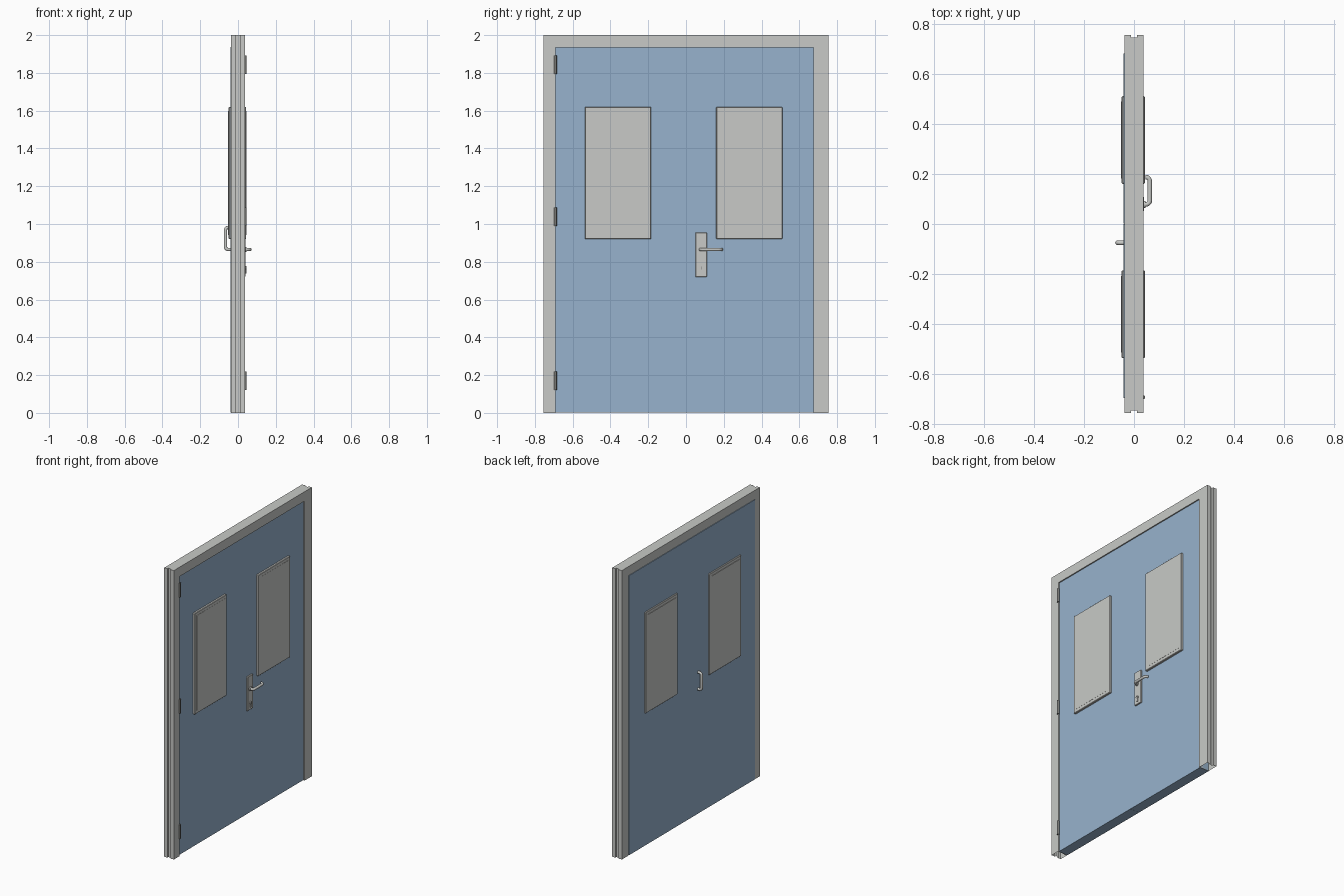
import bpy, bmesh, math
from mathutils import Matrix

if "Cube" in bpy.data.objects:
    bpy.data.objects.remove(bpy.data.objects["Cube"])


def material(name, rgb):
    m = bpy.data.materials.new(name)
    m.diffuse_color = (*rgb, 1)
    m.use_nodes = True
    m.node_tree.nodes["Principled BSDF"].inputs["Base Color"].default_value = m.diffuse_color
    return m


GREY = material("light grey", (0.58, 0.59, 0.57))
BLUE = material("door blue", (0.31, 0.45, 0.61))
DARK = material("hinge grey", (0.20, 0.20, 0.19))


def finish(name, bm, mat):
    bmesh.ops.recalc_face_normals(bm, faces=bm.faces[:])
    me = bpy.data.meshes.new(name)
    bm.to_mesh(me)
    bm.free()
    me.materials.append(mat)
    ob = bpy.data.objects.new(name, me)
    bpy.context.collection.objects.link(ob)
    return ob


def box(name, x, y, z, mat, bevel=0):
    bm = bmesh.new()
    size = [r[1] - r[0] for r in (x, y, z)]
    mid = [(r[1] + r[0]) / 2 for r in (x, y, z)]
    bmesh.ops.create_cube(bm, size=1, matrix=Matrix.Translation(mid) @ Matrix.Diagonal((*size, 1)))
    if bevel:
        bmesh.ops.bevel(bm, geom=bm.edges[:], offset=bevel, segments=1, affect='EDGES')
    return finish(name, bm, mat)


def smooth(ob):
    bpy.ops.object.select_all(action='DESELECT')
    ob.select_set(True)
    bpy.context.view_layer.objects.active = ob
    bpy.ops.object.shade_smooth_by_angle(angle=math.radians(40))


def cylinder(name, centre, radius, length, axis, mat, sides=20):
    bm = bmesh.new()
    rot = Matrix.Rotation(math.pi / 2, 4, 'Y') if axis == 'X' else Matrix()
    bmesh.ops.create_cone(bm, cap_ends=True, segments=sides, radius1=radius, radius2=radius,
                          depth=length, matrix=Matrix.Translation(centre) @ rot)
    smooth(finish(name, bm, mat))


def tube(name, points, radius, mat):
    cu = bpy.data.curves.new(name, 'CURVE')
    cu.dimensions = '3D'
    cu.bevel_depth, cu.bevel_resolution, cu.use_fill_caps = radius, 4, True
    sp = cu.splines.new('POLY')
    sp.points.add(len(points) - 1)
    for p, co in zip(sp.points, points):
        p.co = (*co, 1)
    ob = bpy.data.objects.new(name, cu)
    bpy.context.collection.objects.link(ob)
    bpy.ops.object.select_all(action='DESELECT')
    ob.select_set(True)
    bpy.context.view_layer.objects.active = ob
    bpy.ops.object.convert(target='MESH')
    ob = bpy.context.object
    ob.data.materials.clear()
    ob.data.materials.append(mat)
    smooth(ob)


def u_path(a0, a1, d0, d1, end, r):
    """U-shaped path as (along, depth) pairs with rounded corners."""
    path = [(a0, d0)]
    for cx, start in ((a0 + r, math.pi), (a1 - r, math.pi / 2)):
        for i in range(6):
            t = start - i * math.pi / 10
            path.append((cx + r * math.cos(t), d1 - r + r * math.sin(t)))
    return path + [(a1, end)]


# frame: grooved, rebated jambs (open underneath) and head
def jamb(name, side, inner, rebate):
    prof = [(-.037, .755), (-.012, .755), (-.012, .745), (.012, .745), (.012, .755), (.037, .755),
            (.037, inner), (.029, inner), (.029, rebate), (-.037, rebate)]
    bm = bmesh.new()
    low, top = ([bm.verts.new((x, side * y, z)) for x, y in prof] for z in (0, 2))
    for i in range(len(prof)):
        j = (i + 1) % len(prof)
        bm.faces.new((low[i], low[j], top[j], top[i]))
    bm.faces.new(top)
    finish(name, bm, GREY)


jamb("right_jamb", 1, .675, .68)
jamb("left_jamb", -1, .69, .695)
box("frame_head", (-.037, .037), (-.7, .69), (1.935, 2), GREY)

# two leaves meeting in the middle
box("left_leaf", (-.041, .029), (-.695, 0), (.003, 1.938), BLUE)
box("right_leaf", (-.041, .029), (.001, .68), (.003, 1.938), BLUE)

# window surrounds with panes on both faces
for side, y0, y1 in (("left", -.535, -.185), ("right", .16, .51)):
    box(side + "_window_surround", (-.049, .043), (y0, y1), (.92, 1.62), GREY, .003)
    box(side + "_window_pane", (-.052, .044), (y0 + .022, y1 - .022), (.942, 1.598), GREY)

# hinges
for i, z in enumerate((.17, 1.038, 1.843)):
    cylinder(f"hinge_{i + 1}", (.037, -.692, z), .008, .097, 'Z', DARK, 12)

# lever handle, backplate and lock
box("lever_backplate", (.027, .039), (.05, .11), (.72, .955), GREY, .002)
cylinder("lever_collar", (.04, .078, .865), .014, .012, 'X', GREY)
tube("lever", [(x, y, .865) for y, x in u_path(.078, .187, .03, .063, .046, .016)], .009, GREY)
cylinder("lock_barrel", (.039, .08, .767), .01, .012, 'X', GREY)
box("lock_barrel_tail", (.033, .044), (.075, .085), (.738, .765), GREY)
box("key_slot", (.044, .0455), (.0785, .0815), (.76, .774), DARK)

# pull handle on the other face
tube("pull_handle", [(-d, -.075, z) for z, d in u_path(.865, .982, .036, .066, .036, .014)], .009, GREY)
